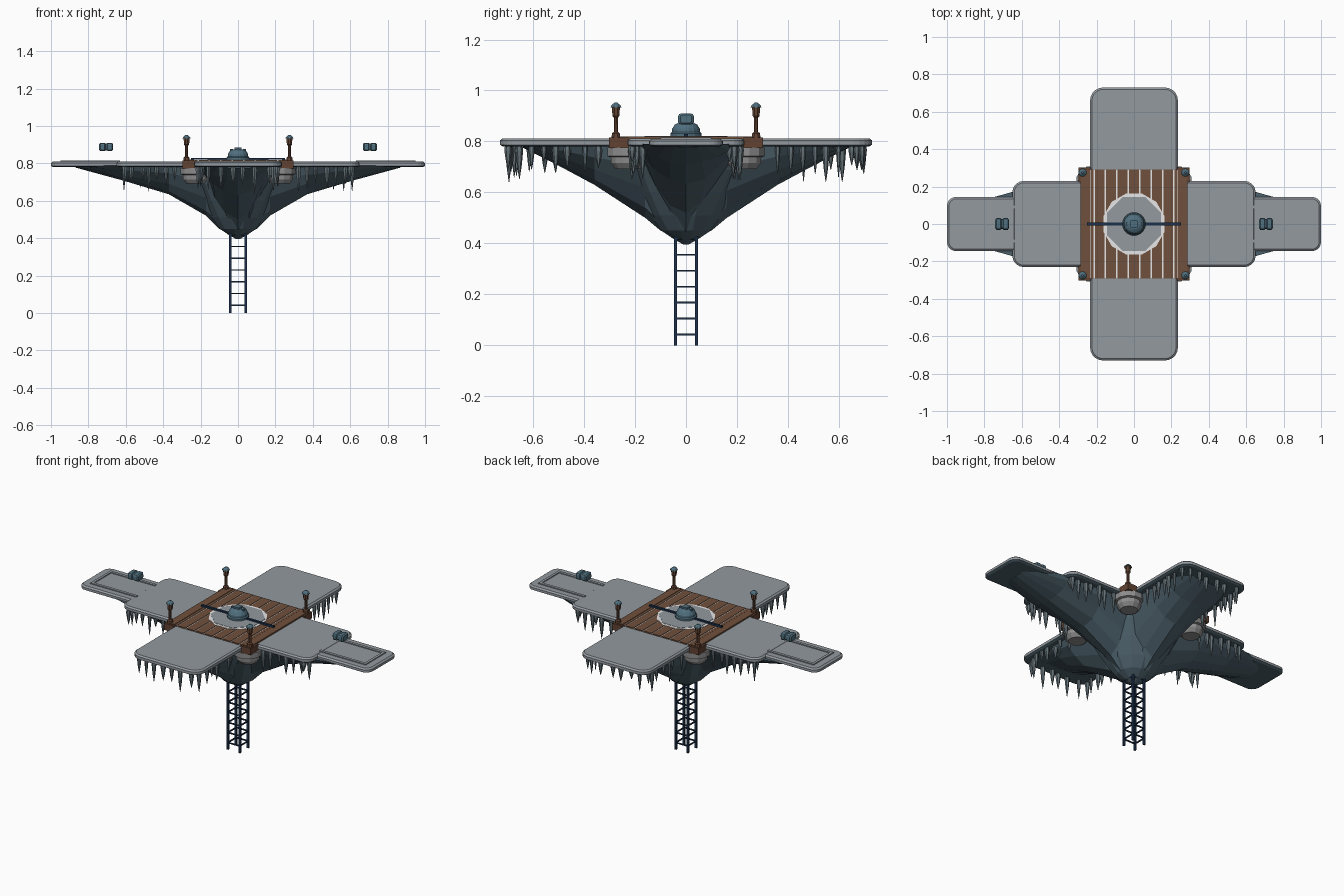
import bpy, bmesh, random
from math import cos, sin, pi
from mathutils import Vector

cube = bpy.data.objects.get("Cube")
if cube:
    bpy.data.objects.remove(cube, do_unlink=True)
random.seed(4)


def material(name, r, g, b):
    m = bpy.data.materials.new(name)
    m.use_nodes = True
    m.diffuse_color = (r, g, b, 1)
    node = next(n for n in m.node_tree.nodes if n.type == 'BSDF_PRINCIPLED')
    node.inputs["Base Color"].default_value = (r, g, b, 1)
    node.inputs["Roughness"].default_value = 0.8
    return m


STONE = material("pale stone", .29, .32, .345)
ROCK = material("dark rock", .075, .12, .15)
ICICLE = material("hanging stone", .13, .17, .19)
WOOD = material("plank wood", .16, .08, .045)
BEAM = material("beam wood", .12, .055, .032)
GAP = material("pale gap", .8, .8, .8)
STEEL = material("blue steel", .08, .16, .21)
NAVY = material("navy metal", .012, .03, .07)
FOOTING = material("footing stone", .27, .27, .27)


def loft(name, solids, mats, under=False):
    """Each solid is a list of rings, skinned and capped."""
    bm = bmesh.new()
    for rings in solids:
        vs = [[bm.verts.new(p) for p in ring] for ring in rings]
        n = len(vs[0])
        for a, b in zip(vs, vs[1:]):
            for i in range(n):
                j = (i + 1) % n
                bm.faces.new((a[i], a[j], b[j], b[i]))
        bm.faces.new(vs[0])
        bm.faces.new(vs[-1])
    bmesh.ops.recalc_face_normals(bm, faces=bm.faces)
    bm.normal_update()
    if under:  # downward faces take the second colour
        for f in bm.faces:
            f.material_index = int(f.normal.z < -.3)
    me = bpy.data.meshes.new(name)
    bm.to_mesh(me)
    bm.free()
    for m in mats:
        me.materials.append(m)
    ob = bpy.data.objects.new(name, me)
    bpy.context.scene.collection.objects.link(ob)
    return ob


def lathe(x, y, profile, n=8):
    return [[(x + r * cos(2 * pi * (i + .5) / n), y + r * sin(2 * pi * (i + .5) / n), z)
             for i in range(n)] for r, z in profile]


def box(x0, x1, y0, y1, z0, z1):
    return [[(x0, y0, z), (x1, y0, z), (x1, y1, z), (x0, y1, z)] for z in (z0, z1)]


def rounded(hx, hy, r, z, steps=5):
    ring = []
    for k, (sx, sy) in enumerate(((1, 1), (-1, 1), (-1, -1), (1, -1))):
        for i in range(steps + 1):
            a = (k + i / steps) * pi / 2
            ring.append((sx * (hx - r) + r * cos(a), sy * (hy - r) + r * sin(a), z))
    return ring


def slab(name, hx, hy, r, top):
    rings = [rounded(hx - d, hy - d, r - d, z) for d, z in
             ((.012, .78), (0, .787), (0, top - .008), (.01, top))]
    return loft(name, [rings], [STONE, ROCK], under=True)


SIGNS = (-1, 1)
CORNERS = [(sx, sy) for sx in SIGNS for sy in SIGNS]

# Cross-shaped stone platform
slab("side_arms_outer", 1, .145, .05, .81)
slab("side_arms_inner", .65, .23, .06, .811)
slab("front_and_back_arms", .235, .73, .07, .812)

# Raised open rails on the two landing strips
rails = []
for s in SIGNS:
    for y0, y1 in ((-.1, -.083), (.083, .1)):
        rails.append(box(*sorted((s * .63, s * .948)), y0, y1, .805, .816))
    rails.append(box(*sorted((s * .932, s * .948)), -.083, .083, .805, .816))
loft("landing_rails", rails, [STONE])


# Faceted keels under both axes of the cross
def keel(name, stations, along_x):
    half = [(1, 0), (.88, .3), (.66, .62), (.36, .88)]
    rings = []
    full = [(-r, w, z) for r, w, z in stations] + [s for s in stations[::-1]][1:]
    for t, w, bottom in full:
        h = .79 - bottom
        shape = half + [(0, 1)] + [(-a, b) for a, b in half[::-1]]
        ring = []
        for a, b in shape:
            wob = random.uniform(-.05, .05) * (0 < b < 1)
            u, z = w * (a + wob), .79 - h * (b + wob * .6)
            ring.append((t, u, z) if along_x else (u, t, z))
        rings.append(ring)
    return loft(name, [rings], [ROCK])


keel("side_keel", [(.87, .11, .778), (.62, .18, .71), (.37, .2, .635),
                   (.17, .18, .52), (.1, .15, .45), (0, .11, .4)], True)
keel("front_keel", [(.64, .16, .775), (.5, .2, .705), (.36, .2, .63),
                    (.16, .18, .5), (.1, .14, .45), (0, .1, .4)], False)
loft("rock_core", [lathe(0, 0, [(.28, .785), (.25, .69), (.2, .6), (.145, .51),
                                (.1, .45), (.055, .42), (.01, .395)], 12)], [ROCK])

# Stone spikes hanging below the platform edges
spikes = []


def spike(x, y):
    length, r = random.uniform(.06, .14), random.uniform(.01, .016)
    spikes.append(lathe(x, y, [(r * .8, .785), (r, .765), (r * .6, .78 - length * .6),
                               (.001, .78 - length)], 6))


for sx, sy in CORNERS:
    for i in range(7):
        spike(sx * (.33 + .047 * i + random.uniform(-.012, .012)), sy * random.uniform(.185, .215))
        spike(sx * random.uniform(.185, .215), sy * (.35 + .052 * i + random.uniform(-.012, .012)))
    for i in range(3):
        spike(sx * (.03 + .065 * i + random.uniform(-.01, .01)), sy * random.uniform(.67, .7))
    spike(sx * .61, sy * .17)
loft("hanging_spikes", spikes, [ICICLE])

# Wooden deck: pale bed showing between the planks
loft("deck_bed", [box(-.235, .235, -.29, .29, .8, .816)], [GAP])
edges = [-.237, -.213, -.155, -.093, -.031, .031, .093, .155, .213, .237]
loft("deck_planks", [box(a + .004, b - .004, -.291, .291, .8, .819)
                     for a, b in zip(edges, edges[1:])], [WOOD])
loft("deck_ring", [lathe(0, 0, [(.168, .812), (.168, .8205)], 12)], [GAP])
loft("deck_center", [lathe(0, 0, [(.157, .812), (.157, .822)], 8)], [STONE])

# Edge beams with corner blocks
loft("edge_beams", [box(*sorted((s * .235, s * .285)), -.29, .29, .778, .82)
                    for s in SIGNS], [WOOD])
loft("corner_blocks", [box(*sorted((sx * .23, sx * .297)), *sorted((sy * .225, sy * .302)),
                           .774, .816) for sx, sy in CORNERS], [BEAM])

# Round stone footings under the corners
loft("corner_footings", [lathe(sx * .228, sy * .228, [(.05, .692), (.068, .715), (.07, .738),
                         (.083, .742), (.083, .776)], 12) for sx, sy in CORNERS], [FOOTING])

# Lamp posts
loft("lamp_posts", [lathe(sx * .275, sy * .275, [(.02, .81), (.016, .832), (.009, .838),
                    (.008, .893), (.015, .9), (.017, .936)]) for sx, sy in CORNERS], [BEAM])
loft("lamp_caps", [lathe(sx * .275, sy * .275, [(.023, .934), (.019, .942), (.005, .953)])
                   for sx, sy in CORNERS], [STEEL])

# Central dome, its hatch and the long cross bar
loft("dome", [lathe(0, 0, [(.062, .815), (.062, .832), (.056, .838), (.055, .85),
                           (.045, .866), (.03, .874), (.012, .877)], 16)], [STEEL])
loft("dome_hatch", [box(-.018, .018, -.018, .018, .87, .886)] +
     [box(s * .034 - .008, s * .034 + .008, -.008, .008, .855, .878) for s in SIGNS], [STEEL])
loft("cross_bar", [box(-.25, .25, -.007, .007, .82, .83)], [NAVY])


# Hovering pods, each of two rounded halves around a thin waist
def pod(cx):
    rings = []
    for dx, k in ((-.037, .72), (-.03, 1), (-.008, 1), (-.004, .82),
                  (.004, .82), (.008, 1), (.03, 1), (.037, .72)):
        rings.append([(cx + dx, u * k, .888 + v * k)
                      for u, v, _ in rounded(.031, .022, .012, 0, 2)])
    return rings


loft("hover_pods", [pod(s * .705) for s in SIGNS], [STEEL])

# Ladder mast: four legs with rungs on every side
loft("mast_legs", [box(sx * .041 - .006, sx * .041 + .006, sy * .041 - .006, sy * .041 + .006,
                       0, .45) for sx, sy in CORNERS], [NAVY])
rungs = []
for i in range(7):
    z = .042 + .0627 * i
    for s in SIGNS:
        c = s * .041
        rungs.append(box(-.041, .041, c - .0035, c + .0035, z - .0035, z + .0035))
        rungs.append(box(c - .0035, c + .0035, -.041, .041, z - .0035, z + .0035))
loft("mast_rungs", rungs, [NAVY])
